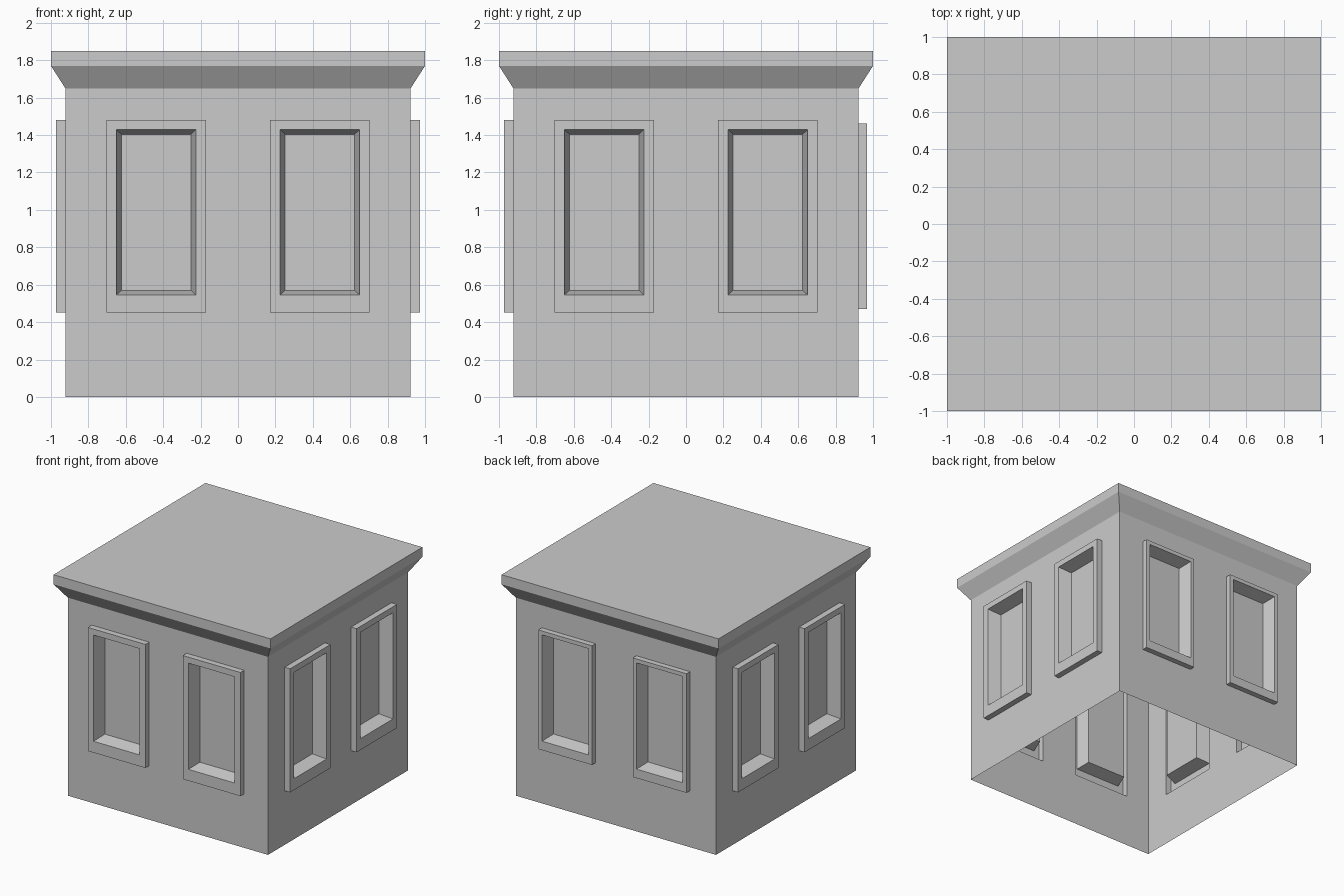
import bpy, bmesh
from math import pi
from mathutils import Matrix, Vector

if "Cube" in bpy.data.objects:
    bpy.data.objects.remove(bpy.data.objects["Cube"])

W = 0.923          # wall half width
WALL_TOP = 1.65
SIDES = {"front": 0, "right": 1, "back": 2, "left": 3}


def ring(u0, u1, z0, z1, d):
    """Rectangle on the front wall, pushed out by d, counter-clockwise from outside."""
    return [Vector((u, -W - d, z)) for u, z in ((u0, z0), (u1, z0), (u1, z1), (u0, z1))]


def square(half, z):
    return [Vector((x * half, y * half, z)) for x, y in ((-1, -1), (1, -1), (1, 1), (-1, 1))]


def skin(bm, rings, cap=True):
    """Bridge successive four-point rings and close the last one."""
    loops = [[bm.verts.new(p) for p in r] for r in rings]
    for a, b in zip(loops, loops[1:]):
        for i in range(4):
            j = (i + 1) % 4
            bm.faces.new((a[i], a[j], b[j], b[i]))
    if cap:
        bm.faces.new(loops[-1])


def finish(bm, name, turn=0):
    bmesh.ops.remove_doubles(bm, verts=bm.verts, dist=1e-5)
    bm.transform(Matrix.Rotation(turn * pi / 2, 4, 'Z'))
    mesh = bpy.data.meshes.new(name)
    bm.to_mesh(mesh)
    bm.free()
    bpy.context.collection.objects.link(bpy.data.objects.new(name, mesh))


for side, turn in SIDES.items():
    # the back windows have slightly slimmer frames
    if side == "back":
        u0, u1, z0, z1, out = 0.188, 0.683, 0.47, 1.463, 0.046
    else:
        u0, u1, z0, z1, out = 0.172, 0.703, 0.45, 1.48, 0.05

    # wall panel with two window holes
    bm = bmesh.new()
    us, zs = [-W, -u1, -u0, u0, u1, W], [0, z0, z1, WALL_TOP]
    for i in range(5):
        for k in range(3):
            if not (k == 1 and i in (1, 3)):
                skin(bm, [ring(us[i], us[i + 1], zs[k], zs[k + 1], 0)])
    finish(bm, side + "_wall", turn)

    # raised frame, tapered reveal and pane of each window
    for label, a, b in (("left", -1, 0), ("right", 0, 1)):
        c = (a + b) * (u0 + u1) / 2
        h = (u1 - u0) / 2
        bm = bmesh.new()
        skin(bm, [ring(c - h, c + h, z0, z1, 0),
                  ring(c - h, c + h, z0, z1, out),
                  ring(c - 0.213, c + 0.213, 0.545, 1.43, out),
                  ring(c - 0.185, c + 0.185, 0.57, 1.403, out - 0.11)])
        finish(bm, f"{side}_window_{label}", turn)

# flared cornice and flat roof
bm = bmesh.new()
skin(bm, [square(W, WALL_TOP), square(1, 1.77), square(1, 1.85)])
finish(bm, "cornice_roof")
